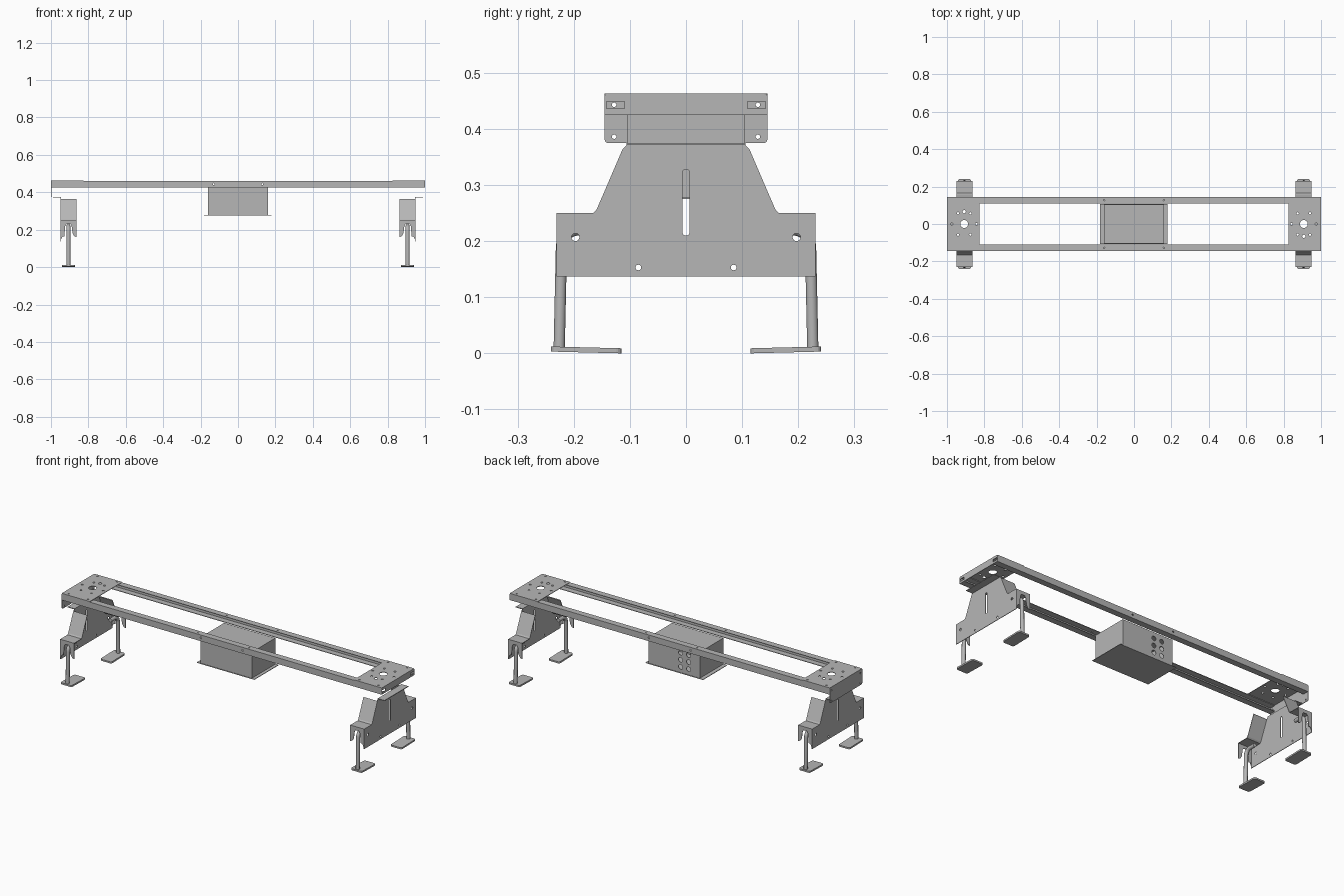
import bpy
import bmesh
from math import sin, cos, pi

cube = bpy.data.objects.get("Cube")
if cube:
    bpy.data.objects.remove(cube)

steel = bpy.data.materials.new("grey_steel")
steel.use_nodes = True
GREY = (0.47, 0.47, 0.47, 1)
steel.diffuse_color = GREY
steel.node_tree.nodes["Principled BSDF"].inputs["Base Color"].default_value = GREY

T = 0.003  # sheet thickness
PLACE = {"x": lambda u, v, w: (w, u, v),
         "y": lambda u, v, w: (u, w, v),
         "z": lambda u, v, w: (u, v, w)}


def circle(u, v, r, n=16):
    return [(u + r * cos(2 * pi * i / n), v + r * sin(2 * pi * i / n)) for i in range(n)]


def rect(u0, u1, v0, v1, r=0.0):
    if not r:
        return [(u0, v0), (u1, v0), (u1, v1), (u0, v1)]
    pts = []
    corners = [(u1 - r, v1 - r), (u0 + r, v1 - r), (u0 + r, v0 + r), (u1 - r, v0 + r)]
    for k, (cu, cv) in enumerate(corners):
        for i in range(5):
            a = pi / 2 * (k + i / 4)
            pts.append((cu + r * cos(a), cv + r * sin(a)))
    return pts


def sheet(name, outline, axis, lo, hi, holes=()):
    """Flat outline with holes, extruded along one axis from lo to hi."""
    bm = bmesh.new()
    edges = []
    for loop in [outline, *holes]:
        vs = [bm.verts.new(PLACE[axis](u, v, lo)) for u, v in loop]
        edges += [bm.edges.new((vs[i - 1], vs[i])) for i in range(len(vs))]
    bmesh.ops.triangle_fill(bm, use_beauty=True, edges=edges)
    out = bmesh.ops.extrude_face_region(bm, geom=bm.faces[:])
    moved = [g for g in out["geom"] if isinstance(g, bmesh.types.BMVert)]
    bmesh.ops.translate(bm, verts=moved, vec=PLACE[axis](0, 0, hi - lo))
    bmesh.ops.recalc_face_normals(bm, faces=bm.faces[:])
    mesh = bpy.data.meshes.new(name)
    bm.to_mesh(mesh)
    bm.free()
    mesh.materials.append(steel)
    obj = bpy.data.objects.new(name, mesh)
    bpy.context.collection.objects.link(obj)
    return obj


def pipe(name, points, radius):
    curve = bpy.data.curves.new(name, "CURVE")
    curve.dimensions = "3D"
    curve.bevel_depth = radius
    curve.bevel_resolution = 3
    curve.use_fill_caps = True
    spline = curve.splines.new("POLY")
    spline.points.add(len(points) - 1)
    for p, co in zip(spline.points, points):
        p.co = (*co, 1)
    curve.materials.append(steel)
    obj = bpy.data.objects.new(name, curve)
    bpy.context.collection.objects.link(obj)


# Long rails: channels open towards the middle
for s, side in ((-1, "front"), (1, "back")):
    web, lip = s * 0.145, s * 0.11
    bolt_holes = [circle(x, 0.444, 0.005) for x in (-0.13, 0.13)]
    sheet(side + "_rail_web", rect(-1, 1, 0.425, 0.46), "y", web, web - s * T, bolt_holes)
    top_holes = [circle(x, s * 0.128, 0.004) for x in (-0.16, 0.16)]
    sheet(side + "_rail_top", rect(-1, 1, min(web, lip), max(web, lip)), "z", 0.457, 0.46, top_holes)
    sheet(side + "_rail_bottom", rect(-1, 1, min(web, lip), max(web, lip)), "z", 0.425, 0.428)

# End plates with a centre hole, a ring of small holes and corner holes
for s, side in ((-1, "right"), (1, "left")):
    cx = s * 0.908
    holes = [circle(cx, 0, 0.021, 24)]
    holes += [circle(u, v, 0.006, 10) for u, v in circle(cx, 0, 0.066, 6)]
    holes += [circle(cx, s * -0.066, 0.009, 10)]
    holes += [circle(cx + dx, y, 0.005, 10) for dx in (-0.06, 0.06) for y in (-0.128, 0.128)]
    sheet(side + "_end_plate", rect(min(s, s * 0.825), max(s, s * 0.825), -0.145, 0.145, 0.006),
          "z", 0.46, 0.463, holes)

# Deep skirt on one end, short notched skirt on the other
sheet("deep_end_skirt", rect(-0.145, 0.145, 0.375, 0.46, 0.006), "x", -1, -1 + T,
      [circle(y, z, 0.004, 12) for y in (-0.128, 0.128) for z in (0.386, 0.443)])
half = [(0.145, 0.425), (0.145, 0.436), (0.11, 0.436), (0.11, 0.449), (0.145, 0.449), (0.145, 0.46)]
sheet("notched_end_skirt", half + [(-y, z) for y, z in reversed(half)], "x", 1 - T, 1)

# Control box hung between the rails
X, Y, LOW, TOP = 0.16, 0.105, 0.278, 0.425
sheet("box_front", rect(-X, X, LOW, TOP), "y", -Y, -Y + T)
sheet("box_back", rect(-X, X, LOW, TOP), "y", Y - T, Y,
      [circle(x, z, 0.013) for x in (-0.04, -0.09) for z in (0.31, 0.35, 0.39)])
for s, side in ((-1, "right"), (1, "left")):
    sheet("box_" + side, rect(-Y, Y, LOW, TOP), "x", s * X, s * (X - T))
sheet("box_lid", rect(-X, X, -Y, Y), "z", TOP - T, TOP)
sheet("box_base", rect(-0.182, 0.178, -0.108, 0.108), "z", 0.275, 0.278)

# Leg brackets: main plate on the outside, flanges bent inwards
slope = [(0.106, 0.371), (0.113, 0.364), (0.159, 0.257), (0.165, 0.25)]
edge = [(0.231, 0.137), (0.231, 0.25)] + slope[::-1]
outline = edge + [(-y, z) for y, z in reversed(edge)]
OUT, IN = 0.95, 0.863
MID = (OUT + IN) / 2
for s, side in ((-1, "right"), (1, "left")):
    holes = [rect(-0.006, 0.006, 0.21, 0.328, 0.005)]
    holes += [circle(y, 0.207, 0.007) for y in (-0.197, 0.197)]
    holes += [circle(y, 0.153, 0.005, 12) for y in (-0.085, 0.085)]
    sheet(side + "_bracket_plate", outline, "x", s * (OUT - T), s * OUT, holes)
    sheet(side + "_bracket_top_flange",
          rect(min(s * 0.99, s * 0.947), max(s * 0.99, s * 0.947), -0.106, 0.106),
          "z", 0.371, 0.375)

    for f, end in ((-1, "front"), (1, "back")):
        name = side + "_" + end
        # Sloped flange and step
        path = slope[1:] + [(0.231, 0.25)]
        ribbon = path + [(y - 0.002, z - T) for y, z in reversed(path)]
        sheet(name + "_sloped_flange", [(f * y, z) for y, z in ribbon], "x", s * IN, s * OUT)
        # Hanging flange notched around the leg
        notch = [(OUT, 0.25), (OUT, 0.14), (OUT - 0.012, 0.165), (MID + 0.022, 0.165),
                 (MID + 0.017, 0.22), (MID + 0.01, 0.23), (MID - 0.01, 0.23),
                 (MID - 0.017, 0.22), (MID - 0.022, 0.18), (IN + 0.012, 0.165),
                 (IN, 0.16), (IN, 0.25)]
        sheet(name + "_hanging_flange", [(s * x, z) for x, z in notch], "y",
              f * 0.231, f * 0.228)
        # Bent tube leg
        bend = [(0.192 + 0.03 * cos(a * pi / 12), 0.19 + 0.03 * sin(a * pi / 12)) for a in range(7)]
        tube = [(0.226, 0.008)] + bend + [(0.155, 0.22)]
        pipe(name + "_leg", [(s * MID, f * y, z) for y, z in tube], 0.0105)
        # Foot pad, tilted slightly towards the middle
        ys = sorted((f * 0.115, f * 0.241))
        pad = sheet(name + "_foot", rect(s * MID - 0.035, s * MID + 0.035, *ys, 0.01),
                    "z", 0.0, 0.009)
        for v in pad.data.vertices:
            v.co.z += (abs(v.co.y) - 0.115) * 0.025
